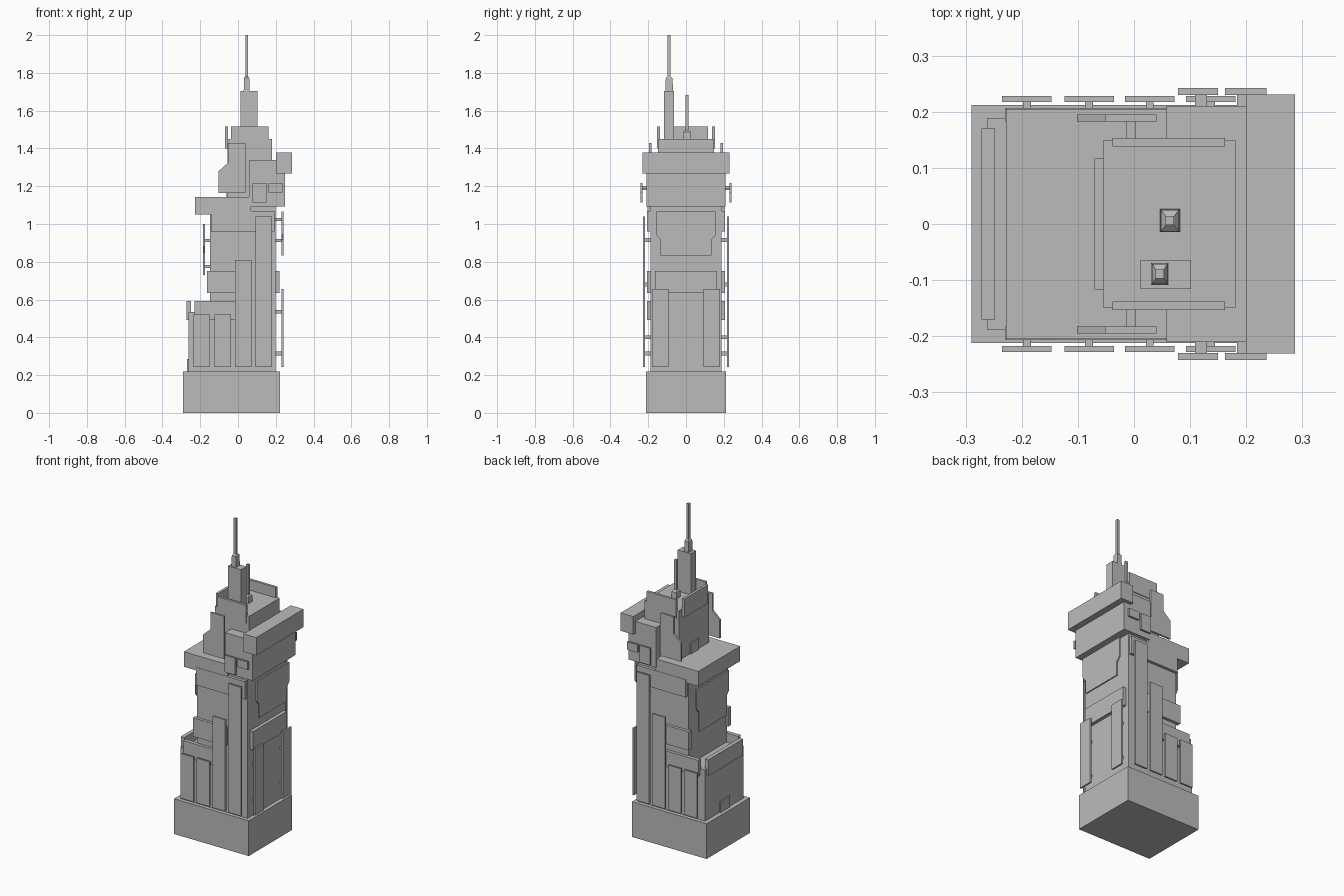
import bpy
import bmesh

if "Cube" in bpy.data.objects:
    bpy.data.objects.remove(bpy.data.objects["Cube"], do_unlink=True)

COLOR = (0.5, 0.5, 0.5, 1.0)
stone = bpy.data.materials.new("plain_grey")
stone.use_nodes = True
stone.diffuse_color = COLOR
stone.node_tree.nodes["Principled BSDF"].inputs["Base Color"].default_value = COLOR


def finish(name, bm):
    bmesh.ops.recalc_face_normals(bm, faces=bm.faces)
    mesh = bpy.data.meshes.new(name)
    bm.to_mesh(mesh)
    bm.free()
    mesh.materials.append(stone)
    obj = bpy.data.objects.new(name, mesh)
    bpy.context.collection.objects.link(obj)
    return obj


def box(name, x, y, z):
    """Box from (low, high) pairs on each axis."""
    bm = bmesh.new()
    bmesh.ops.create_cube(bm, size=1)
    for v in bm.verts:
        v.co = [r[0] if c < 0 else r[1] for c, r in zip(v.co, (x, y, z))]
    return finish(name, bm)


def centred(name, x, half_y, z):
    return box(name, x, (-half_y, half_y), z)


def both_sides(name, x, y, z):
    """Matching boxes on the front and back."""
    box("back_" + name, x, y, z)
    box("front_" + name, x, (-y[1], -y[0]), z)


def plate(name, outline, axis, low, high):
    """Extrude a 2D outline along x or y."""
    bm = bmesh.new()

    def place(a, b, d):
        return (d, a, b) if axis == "x" else (a, d, b)
    face = bm.faces.new([bm.verts.new(place(a, b, low)) for a, b in outline])
    new = bmesh.ops.extrude_face_region(bm, geom=[face])["geom"]
    moved = [g for g in new if isinstance(g, bmesh.types.BMVert)]
    bmesh.ops.translate(bm, verts=moved, vec=place(0, 0, high - low))
    return finish(name, bm)


def spire(name, x, y, rings):
    """Square-sided mast from rings of (half x, half y, z)."""
    bm = bmesh.new()
    loops = [[bm.verts.new((x + sx * hx, y + sy * hy, z))
              for sx, sy in ((-1, -1), (1, -1), (1, 1), (-1, 1))] for hx, hy, z in rings]
    for a, b in zip(loops, loops[1:]):
        for i in range(4):
            j = (i + 1) % 4
            bm.faces.new((a[i], a[j], b[j], b[i]))
    bm.faces.new(loops[0])
    bm.faces.new(loops[-1])
    return finish(name, bm)


# Stacked main masses
centred("plinth", (-0.29, 0.222), 0.212, (0, 0.218))
centred("lower_block", (-0.262, 0.1), 0.189, (0.21, 0.535))
centred("main_shaft", (-0.148, 0.198), 0.189, (0.21, 1.092))
centred("west_ledge", (-0.228, 0.07), 0.205, (1.05, 1.143))
centred("east_block", (0.058, 0.248), 0.21, (1.092, 1.34))
centred("east_cornice", (0.2, 0.287), 0.231, (1.267, 1.378))
centred("upper_block", (-0.055, 0.181), 0.149, (1.1, 1.45))

# Doors
centred("lower_door", (-0.269, -0.26), 0.045, (0.217, 0.286))
centred("upper_door", (-0.062, -0.05), 0.04, (1.143, 1.21))

# Bands and parapets
both_sides("lower_parapet", (-0.23, 0.0), (0.183, 0.207), (0.493, 0.593))
centred("west_parapet", (-0.272, -0.248), 0.17, (0.493, 0.593))
both_sides("middle_band", (-0.163, 0.06), (0.18, 0.207), (0.636, 0.752))
centred("east_band", (0.19, 0.219), 0.165, (0.636, 0.752))
both_sides("high_band", (-0.143, 0.193), (0.18, 0.207), (0.96, 1.07))
both_sides("roof_parapet", (-0.038, 0.162), (0.138, 0.153), (1.4, 1.515))
centred("roof_west_parapet", (-0.07, -0.054), 0.117, (1.4, 1.515))

# Tall piers standing off the front and back faces
for i, (x, top, stem) in enumerate(((-0.191, 0.52, 0.4), (-0.08, 0.52, 0.4),
                                    (0.028, 0.81, 0.68), (0.137, 1.04, 0.915))):
    both_sides(f"pier_{i + 1}", (x - 0.044, x + 0.044), (0.217, 0.228), (0.243, top))
    for level, z in (("low", 0.315), ("high", stem)):
        both_sides(f"pier_{i + 1}_{level}_stem", (x - 0.007, x + 0.007),
                   (0.18, 0.22), (z - 0.01, z + 0.01))

# Piers on the east face
both_sides("east_pier", (0.231, 0.242), (0.093, 0.18), (0.243, 0.657))
for level, z in (("low", 0.315), ("high", 0.535)):
    both_sides(f"east_pier_{level}_stem", (0.19, 0.235), (0.13, 0.143), (z - 0.01, z + 0.01))

# Notched panels on the east and west faces
def notched(top, knee, bottom):
    right = [(0.159, top), (0.159, knee), (0.135, knee - 0.03), (0.135, bottom)]
    return right + [(-y, z) for y, z in reversed(right)]


plate("east_panel", notched(1.065, 0.945, 0.832), "x", 0.231, 0.24)
plate("west_panel", notched(1.0, 0.88, 0.73), "x", -0.185, -0.176)
for z in (1.025, 0.912):
    centred("east_panel_stem", (0.19, 0.234), 0.01, (z - 0.008, z + 0.008))
for z in (0.912, 0.775):
    centred("west_panel_stem", (-0.18, -0.14), 0.01, (z - 0.008, z + 0.008))

# Small plates beside the east block
both_sides("tall_plate", (0.078, 0.15), (0.23, 0.242), (1.113, 1.217))
both_sides("short_plate", (0.162, 0.236), (0.23, 0.242), (1.168, 1.217))
both_sides("tall_plate_stem", (0.109, 0.13), (0.2, 0.235), (1.18, 1.2))
both_sides("short_plate_stem", (0.184, 0.2), (0.2, 0.235), (1.184, 1.2))

# Sloped side plates on the upper block
slope = [(-0.102, 1.165), (0.04, 1.165), (0.04, 1.43), (-0.052, 1.43),
         (-0.052, 1.325), (-0.102, 1.28)]
plate("back_sloped_plate", slope, "y", 0.183, 0.195)
plate("front_sloped_plate", slope, "y", -0.195, -0.183)
both_sides("sloped_plate_stem", (-0.014, 0.004), (0.14, 0.186), (1.29, 1.31))

# Roof turret and masts
box("turret", (0.012, 0.102), (-0.116, -0.064), (1.44, 1.705))
spire("tall_mast", 0.046, -0.089, ((0.016, 0.02, 1.7), (0.0135, 0.018, 1.772),
                                   (0.0075, 0.008, 1.782), (0.0075, 0.008, 2.0)))
spire("short_mast", 0.064, 0.006, ((0.018, 0.021, 1.44), (0.016, 0.019, 1.488),
                                   (0.0075, 0.008, 1.498), (0.0075, 0.008, 1.683)))
